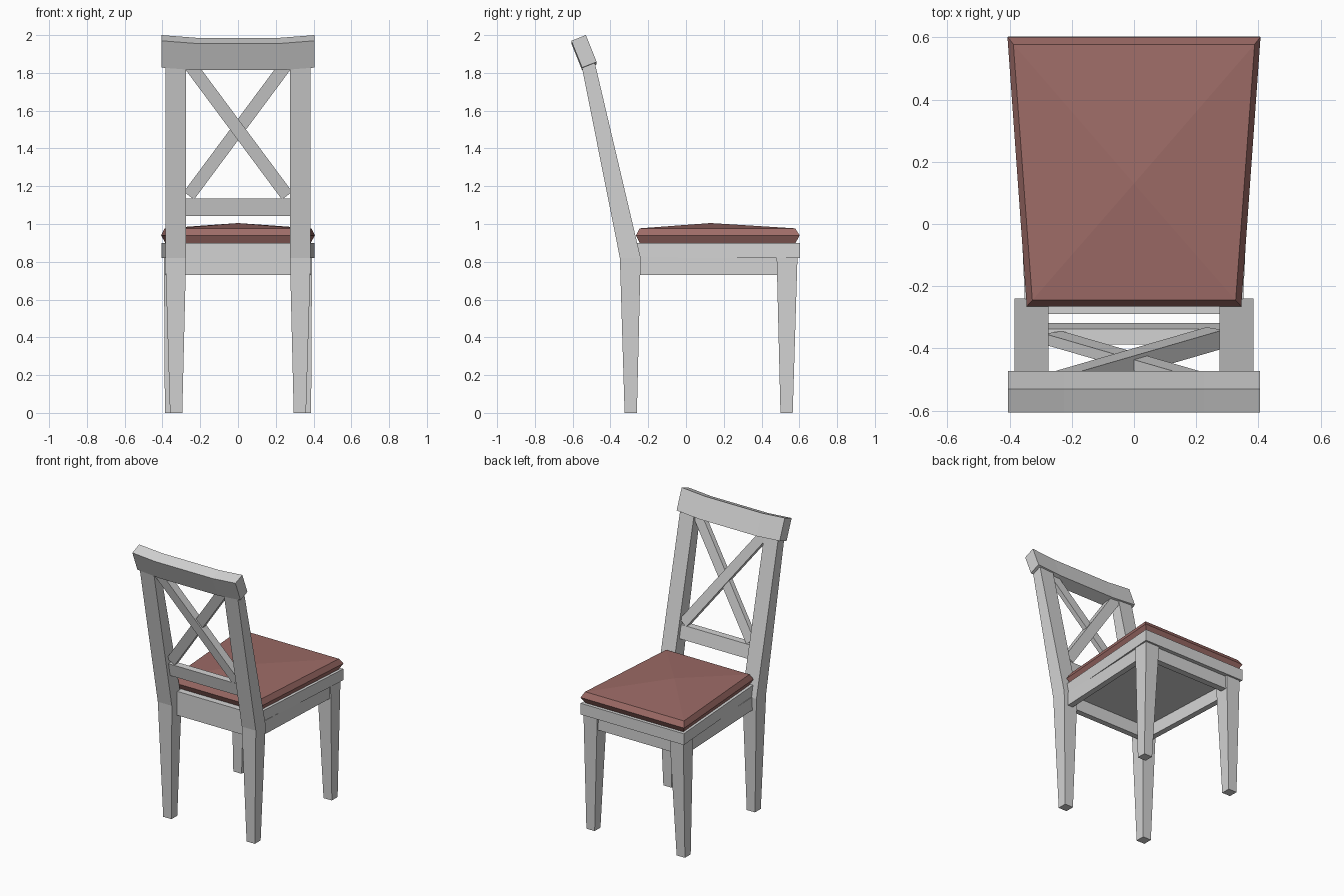
import bpy, bmesh, math

if "Cube" in bpy.data.objects:
    bpy.data.objects.remove(bpy.data.objects["Cube"])


def material(name, rgb):
    m = bpy.data.materials.new(name)
    m.diffuse_color = (*rgb, 1)
    m.use_nodes = True
    m.node_tree.nodes["Principled BSDF"].inputs["Base Color"].default_value = m.diffuse_color
    return m


GREY = material("grey wood", (0.65, 0.65, 0.65))
RED = material("red brown cushion", (0.34, 0.148, 0.135))


def loft(name, rings, mat=GREY, apex=None):
    """Skin a list of four-point rings; optional apex closes the last ring as a fan."""
    bm = bmesh.new()
    vs = [[bm.verts.new(p) for p in r] for r in rings]
    for a, b in zip(vs, vs[1:]):
        for i in range(4):
            j = (i + 1) % 4
            bm.faces.new((a[i], a[j], b[j], b[i]))
    bm.faces.new(vs[0][::-1])
    if apex:
        tip = bm.verts.new(apex)
        for i in range(4):
            bm.faces.new((vs[-1][i], vs[-1][(i + 1) % 4], tip))
    else:
        bm.faces.new(vs[-1])
    bmesh.ops.recalc_face_normals(bm, faces=bm.faces)
    me = bpy.data.meshes.new(name)
    bm.to_mesh(me)
    bm.free()
    me.materials.append(mat)
    ob = bpy.data.objects.new(name, me)
    bpy.context.collection.objects.link(ob)
    return ob


def rect(x0, x1, y0, y1, z):
    return [(x0, y0, z), (x1, y0, z), (x1, y1, z), (x0, y1, z)]


def trapezoid(xb, xf, yb, yf, z):
    return [(-xb, yb, z), (xb, yb, z), (xf, yf, z), (-xf, yf, z)]


def lean(z):
    """Centre depth of the leaning backrest at height z."""
    return -0.295 - 0.2157 * (z - 0.82)


def back_bar(name, p, q, width, thick):
    """Straight bar lying in the leaning backrest plane."""
    dx, dz = q[0] - p[0], q[1] - p[1]
    n = math.hypot(dx, dz)
    ox, oz = -dz / n * width / 2, dx / n * width / 2
    rings = []
    for x, z in (p, q):
        a, b = (x - ox, z - oz), (x + ox, z + oz)
        rings.append([(a[0], lean(a[1]) - thick / 2, a[1]), (b[0], lean(b[1]) - thick / 2, b[1]),
                      (b[0], lean(b[1]) + thick / 2, b[1]), (a[0], lean(a[1]) + thick / 2, a[1])])
    return loft(name, rings)


# Legs and side aprons, one of each per side
for side, s in (("left", -1), ("right", 1)):
    loft("back_post_" + side, [
        rect(s * 0.295, s * 0.36, -0.325, -0.26, 0),
        rect(s * 0.275, s * 0.385, -0.35, -0.24, 0.82),
        rect(s * 0.275, s * 0.385, -0.555, -0.482, 1.85)])
    loft("front_leg_" + side, [
        rect(s * 0.322, s * 0.387, 0.50, 0.565, 0),
        rect(s * 0.285, s * 0.392, 0.48, 0.59, 0.82)])
    loft("side_apron_" + side, [
        [(s * x, y, z) for x, y in ((0.31, -0.27), (0.35, -0.27), (0.385, 0.52), (0.345, 0.52))]
        for z in (0.73, 0.825)])

# Aprons at the two ends of the seat
loft("back_apron", [rect(-0.30, 0.30, -0.29, -0.25, z) for z in (0.73, 0.90)])
loft("front_apron", [rect(-0.32, 0.32, 0.53, 0.575, z) for z in (0.73, 0.825)])

# Seat board
loft("seat", [trapezoid(0.345, 0.405, -0.26, 0.603, z) for z in (0.82, 0.90)])

# Bevelled cushion with a shallow peak
loft("cushion", [
    trapezoid(0.325, 0.385, -0.245, 0.58, 0.90),
    trapezoid(0.345, 0.407, -0.265, 0.602, 0.94),
    trapezoid(0.327, 0.388, -0.245, 0.578, 0.977)], RED, apex=(0, 0.13, 1.005))

# Lower back rail and crossed bars
back_bar("lower_back_rail", (-0.29, 1.088), (0.29, 1.088), 0.092, 0.05)
back_bar("cross_bar_thick", (-0.26, 1.85), (0.26, 1.15), 0.068, 0.06)
back_bar("cross_bar_thin", (0.26, 1.85), (-0.26, 1.15), 0.068, 0.035)

# Top rail, dipping slightly in the middle
profile = [(-0.55, 1.828), (-0.473, 1.858), (-0.53, 2.0), (-0.607, 1.97)]
loft("top_rail", [[(x, y, z - dip) for y, z in profile]
                  for x, dip in ((-0.405, 0), (-0.225, 0.014), (0.225, 0.014), (0.405, 0))])
